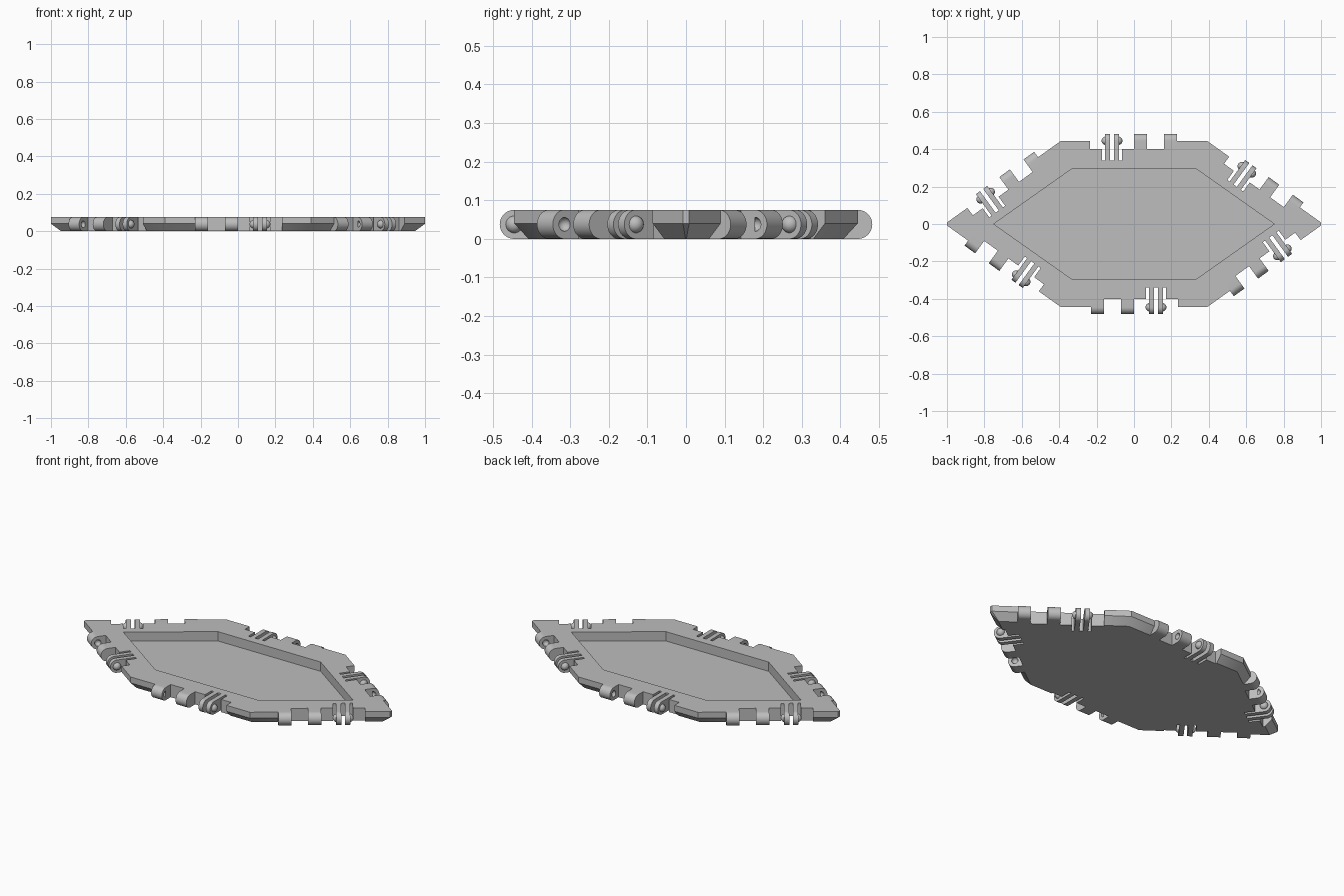
import bpy, bmesh
from math import pi, sin, cos, radians
from mathutils import Matrix, Vector

cube = bpy.data.objects.get("Cube")
if cube:
    bpy.data.objects.remove(cube, do_unlink=True)

HEIGHT = 0.075
RADIUS = HEIGHT / 2
EDGE_Y = 0.445
NOTCH = -0.045          # notch floor, measured from the edge line
SLOT = -0.105           # slot floor

grey = bpy.data.materials.new("plain_grey")
grey.use_nodes = True
colour = (0.51, 0.51, 0.51, 1)
grey.diffuse_color = colour
grey.node_tree.nodes["Principled BSDF"].inputs["Base Color"].default_value = colour


def make_object(name, bm):
    bmesh.ops.recalc_face_normals(bm, faces=bm.faces)
    mesh = bpy.data.meshes.new(name)
    bm.to_mesh(mesh)
    bm.free()
    mesh.materials.append(grey)
    obj = bpy.data.objects.new(name, mesh)
    bpy.context.collection.objects.link(obj)
    return obj


def loft(bm, rings):
    """Skin closed rings of equal length and cap both ends."""
    loops = [[bm.verts.new(p) for p in ring] for ring in rings]
    n = len(loops[0])
    for a, b in zip(loops, loops[1:]):
        for i in range(n):
            j = (i + 1) % n
            bm.faces.new((a[i], a[j], b[j], b[i]))
    bm.faces.new(loops[0][::-1])
    bm.faces.new(loops[-1])


def prism(bm, outline, z0, z1, matrix=Matrix()):
    loft(bm, [[matrix @ Vector((x, y, z)) for x, y in outline] for z in (z0, z1)])


def sphere(bm, x, radius, matrix):
    bmesh.ops.create_uvsphere(bm, u_segments=24, v_segments=12, radius=radius,
                              matrix=matrix @ Matrix.Translation((x, 0, RADIUS)))


def lug(bm, x0, x1, matrix):
    """Round-ended hinge lug spanning x0 to x1 along an edge."""
    side = [(NOTCH, HEIGHT), (NOTCH, 0)]
    for i in range(25):
        a = -pi / 2 + pi * i / 24
        side.append((RADIUS * cos(a), RADIUS + RADIUS * sin(a)))
    loft(bm, [[matrix @ Vector((x, y, z)) for y, z in side] for x in (x0, x1)])


def cut(obj, cutter):
    cutter.hide_render = True
    mod = obj.modifiers.new("cut", 'BOOLEAN')
    mod.operation = 'DIFFERENCE'
    mod.solver = 'EXACT'
    mod.object = cutter
    bpy.context.view_layer.objects.active = obj
    bpy.ops.object.modifier_apply(modifier=mod.name)
    bpy.data.objects.remove(cutter, do_unlink=True)


def hexagon(tip, half_tip, corner_x, corner_y):
    half = [(tip, half_tip), (corner_x, corner_y), (-corner_x, corner_y), (-tip, half_tip)]
    return half + [(-x, -y) for x, y in half]


# Local frame of each edge: x runs along it, y points outward
frames = []
for turn in (0, pi):
    for x, y, angle in ((0, EDGE_Y, 0), (0.698, 0.2205, -36), (-0.698, 0.2205, 36)):
        frames.append(Matrix.Rotation(turn, 4, 'Z') @ Matrix.Translation((x, y, 0))
                      @ Matrix.Rotation(radians(angle), 4, 'Z'))

# Tray plate with chamfered underside
outer = hexagon(1, 0.008, 0.39, EDGE_Y)
bottom = hexagon(0.946, 0.001, 0.378, EDGE_Y - 0.037)
bm = bmesh.new()
loft(bm, [[(x, y, z) for x, y in ring]
          for ring, z in ((bottom, 0), (outer, 0.04), (outer, HEIGHT))])
tray = make_object("tray_plate", bm)

# Recess and comb-shaped hinge notches
bm = bmesh.new()
inner = [(0.75, 0), (0.335, 0.293), (-0.335, 0.293)]
prism(bm, inner + [(-x, -y) for x, y in inner], 0.02, HEIGHT + 0.1)
comb = [(0.23, 0.1), (-0.235, 0.1), (-0.235, NOTCH)]
for a, b in ((-0.17, -0.155), (-0.128, -0.107), (-0.08, -0.065)):
    comb += [(a, NOTCH), (a, SLOT), (b, SLOT), (b, NOTCH)]
comb.append((0.23, NOTCH))
for frame in frames:
    prism(bm, comb, -0.1, HEIGHT + 0.1, frame)
cut(tray, make_object("notch_cutter", bm))

# Hinge knuckles with facing sockets, and snap arms with balls
knuckles, sockets, arms, balls = (bmesh.new() for _ in range(4))
for frame in frames:
    lug(knuckles, 0, 0.07, frame)
    lug(knuckles, 0.16, 0.23, frame)
    lug(arms, -0.155, -0.128, frame)
    lug(arms, -0.107, -0.08, frame)
    for x in (0.07, 0.16):
        sphere(sockets, x, 0.018, frame)
    for x in (-0.151, -0.084):
        sphere(balls, x, 0.0225, frame)
hinge = make_object("hinge_knuckles", knuckles)
cut(hinge, make_object("socket_cutter", sockets))
parts = [tray, hinge, make_object("snap_arms", arms), make_object("snap_balls", balls)]

# Smooth the round parts, keep edges crisp
bpy.ops.object.select_all(action='DESELECT')
for part in parts:
    part.select_set(True)
bpy.context.view_layer.objects.active = tray
bpy.ops.object.shade_smooth_by_angle(angle=radians(30))
